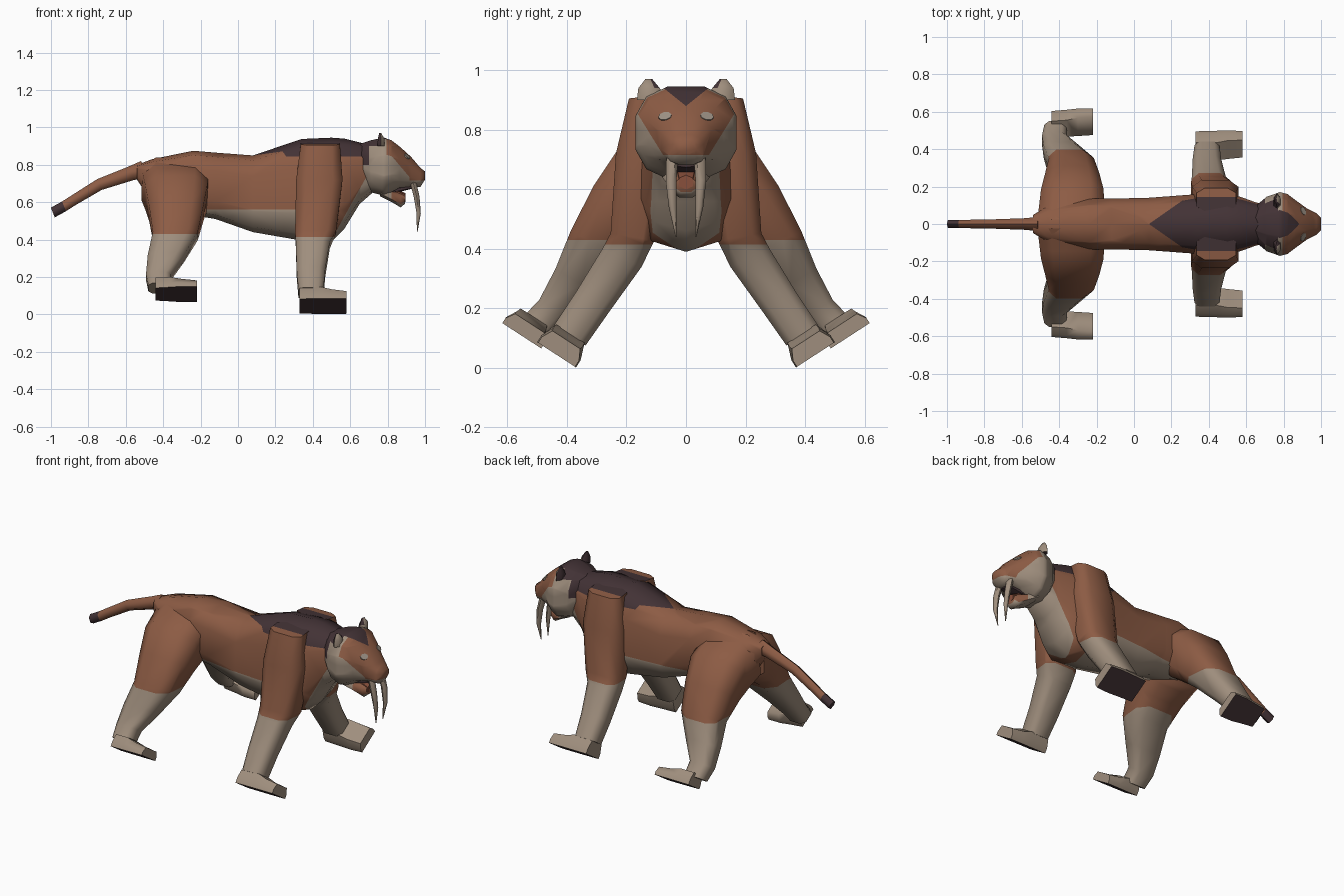
import bpy, bmesh, math
from mathutils import Vector
from mathutils.bvhtree import BVHTree

if "Cube" in bpy.data.objects:
    bpy.data.objects.remove(bpy.data.objects["Cube"])


def material(name, rgb):
    m = bpy.data.materials.new(name)
    m.diffuse_color = (*rgb, 1)
    m.use_nodes = True
    m.node_tree.nodes["Principled BSDF"].inputs["Base Color"].default_value = m.diffuse_color
    return m


FUR, CREAM, DARK, TONGUE, EYE = range(5)
MATS = [material("brown_fur", (0.265, 0.106, 0.058)),
        material("cream_fur", (0.345, 0.27, 0.205)),
        material("dark_fur", (0.055, 0.032, 0.036)),
        material("tongue_red", (0.25, 0.08, 0.045)),
        material("pale_eye", (0.34, 0.29, 0.24))]


def ring(c, u, v, n=8, e=0.8):
    """Rounded-box section around c with half axes u and v."""
    pts = []
    for i in range(n):
        a = 2 * math.pi * (i + 0.5) / n
        k, s = math.cos(a), math.sin(a)
        pts.append(Vector(c) + Vector(u) * math.copysign(abs(k) ** e, k)
                   + Vector(v) * math.copysign(abs(s) ** e, s))
    return pts


def loft(name, rings, colour, cuts=(), angle=60):
    """Skin the rings, cut along colour borders and colour each face by rule."""
    bm = bmesh.new()
    rows = [[bm.verts.new(p) for p in r] for r in rings]
    n = len(rows[0])
    for a, b in zip(rows, rows[1:]):
        for i in range(n):
            j = (i + 1) % n
            bm.faces.new((a[i], a[j], b[j], b[i]))
    bm.faces.new(rows[0])
    bm.faces.new(rows[-1])
    bmesh.ops.recalc_face_normals(bm, faces=bm.faces[:])
    for co, no in cuts:
        bmesh.ops.bisect_plane(bm, geom=bm.verts[:] + bm.edges[:] + bm.faces[:],
                               plane_co=co, plane_no=no)
    bm.normal_update()
    for f in bm.faces:
        f.material_index = colour(f.calc_center_median(), f.normal) if callable(colour) else colour
    me = bpy.data.meshes.new(name)
    bm.to_mesh(me)
    tree = BVHTree.FromBMesh(bm)
    bm.free()
    for m in MATS:
        me.materials.append(m)
    ob = bpy.data.objects.new(name, me)
    bpy.context.collection.objects.link(ob)
    bpy.ops.object.select_all(action='DESELECT')
    ob.select_set(True)
    bpy.context.view_layer.objects.active = ob
    bpy.ops.object.shade_smooth_by_angle(angle=math.radians(angle))
    return tree


def x_rings(sections, n=10, e=0.8):
    """Sections across x: (x, top, bottom, half width)."""
    return [ring((x, 0, (t + b) / 2), (0, w, 0), (0, 0, (t - b) / 2), n, e)
            for x, t, b, w in sections]


# Torso with cream belly and chest, dark mane along the shoulders
def torso_colour(c, n):
    if c.z > 0.845 and abs(c.y) < (c.x - 0.08) * 0.7 and c.x > 0.08:
        return DARK
    if c.x < 0.42 and c.z < 0.56:
        return CREAM
    if c.x >= 0.42 and c.z < 0.40 + (c.x - 0.5) * 1.8:
        return CREAM
    return FUR


loft("torso", x_rings([
    (-0.54, 0.80, 0.72, 0.05), (-0.46, 0.83, 0.60, 0.10), (-0.24, 0.875, 0.53, 0.14),
    (-0.12, 0.865, 0.51, 0.14), (0.08, 0.85, 0.44, 0.145), (0.34, 0.938, 0.395, 0.165),
    (0.50, 0.945, 0.39, 0.165), (0.57, 0.94, 0.46, 0.15), (0.65, 0.92, 0.59, 0.12),
    (0.73, 0.90, 0.66, 0.10)], 10, 0.66), torso_colour,
    [((0, 0, 0.56), (0, 0, 1)), ((0, 0, 0.845), (0, 0, 1)), ((0.42, 0, 0), (1, 0, 0)),
     ((0.5, 0, 0.4), (1.8, 0, -1)), ((0.08, 0, 0), (0.7, 1, 0)), ((0.08, 0, 0), (0.7, -1, 0))])

# Tail with dark tip
tail = [(-0.50, 0.775, 0.045), (-0.57, 0.755, 0.036), (-0.74, 0.695, 0.029), (-0.88, 0.61, 0.026),
        (-0.93, 0.578, 0.026), (-0.99, 0.545, 0.026)]
loft("tail", [ring((x, 0, z), (0, r, 0), (0.4 * r, 0, -r), 6, 1) for x, z, r in tail],
     lambda c, n: DARK if c.x < -0.93 else FUR)


# Legs: rings (x, y, z, half length, half width, splay in degrees)
def leg(name, side, sections, sock, sole, paw, splay):
    rings = []
    for x, y, z, rx, rw, a in sections:
        a = math.radians(a)
        rings.append(ring((x, side * y, z), (rx, 0, 0),
                          (0, side * rw * math.cos(a), rw * math.sin(a)), 8, 0.6))

    def fur(c, n):
        if c.z > 0.88 and abs(c.y) < 0.145 and n.z > 0.7:
            return DARK
        return CREAM if c.z < sock else FUR

    loft(name + "_leg", rings, fur, [((0, 0, sock), (0, 0, 1)), ((0, side * 0.145, 0), (0, 1, 0))])
    # Wedge paw: top edge narrower than the dark sole
    a = math.radians(splay)
    across = Vector((0, side * math.cos(a), math.sin(a)))
    down = Vector((0, side * math.sin(a), -math.cos(a)))
    base = Vector((0, side * sole[0], sole[1]))
    rows = []
    for x, h, w in paw:
        o = base + Vector((x, 0, 0))
        rows.append([o + across * w, o - down * h * 0.4 + across * w, o - down * h + across * w * 0.75,
                     o - down * h - across * w * 0.75, o - down * h * 0.4 - across * w, o - across * w])
    loft(name + "_paw", rows, lambda c, n: DARK if n.dot(down) > 0.8 else CREAM)


for side, word in ((1, "left"), (-1, "right")):
    leg("front_" + word, side, [
        (0.44, 0.130, 0.912, 0.11, 0.065, -6), (0.435, 0.145, 0.72, 0.13, 0.095, 0),
        (0.415, 0.180, 0.44, 0.115, 0.078, 10), (0.40, 0.215, 0.37, 0.095, 0.076, 25),
        (0.39, 0.315, 0.22, 0.08, 0.068, 34), (0.39, 0.39, 0.11, 0.07, 0.066, 34)],
        0.415, (0.435, 0.044),
        [(0.33, 0.08, 0.072), (0.45, 0.085, 0.076), (0.50, 0.07, 0.078), (0.58, 0.06, 0.074)], 33)
    leg("hind_" + word, side, [
        (-0.335, 0.02, 0.695, 0.19, 0.15, 88), (-0.33, 0.135, 0.63, 0.175, 0.15, 52),
        (-0.33, 0.215, 0.54, 0.152, 0.125, 36), (-0.335, 0.305, 0.42, 0.126, 0.096, 25),
        (-0.385, 0.383, 0.30, 0.102, 0.068, 31), (-0.425, 0.448, 0.20, 0.07, 0.056, 33),
        (-0.42, 0.505, 0.14, 0.062, 0.056, 33)],
        0.43, (0.552, 0.108),
        [(-0.44, 0.075, 0.062), (-0.36, 0.075, 0.07), (-0.30, 0.06, 0.078), (-0.22, 0.05, 0.078)], 33)


# Head with pointed dark crown, brown mask and cream cheeks
def head_colour(c, n):
    if c.x < 0.70 and c.z > 0.80:
        return DARK
    if c.x < 0.77 and c.z > 0.90:
        return DARK
    if 0.77 < c.x and c.z > 0.88 + abs(c.y) * 0.8:
        return DARK
    if c.x < 0.795 or c.z < 0.715 or abs(c.y) > 0.055 + (c.z - 0.68) * 0.62:
        return CREAM
    return FUR


head = loft("head", x_rings([
    (0.64, 0.91, 0.74, 0.09), (0.71, 0.935, 0.65, 0.15), (0.78, 0.95, 0.63, 0.175),
    (0.82, 0.935, 0.65, 0.165), (0.865, 0.90, 0.675, 0.13), (0.925, 0.845, 0.68, 0.085),
    (0.975, 0.785, 0.68, 0.06), (1.0, 0.765, 0.72, 0.035)], 12, 0.78), head_colour,
    [((0, 0, 0.90), (0, 0, 1)), ((0, 0, 0.715), (0, 0, 1)), ((0.795, 0, 0), (1, 0, 0)),
     ((0.70, 0, 0), (1, 0, 0)), ((0.77, 0, 0), (1, 0, 0)), ((0, 0, 0.80), (0, 0, 1)),
     ((0, 0, 0.88), (0, 0.8, -1)), ((0, 0, 0.88), (0, 0.8, 1)),
     ((0, 0.055, 0.68), (0, 1, -0.62)), ((0, -0.055, 0.68), (0, 1, 0.62))])

# Open lower jaw with brown chin, tongue and dark palate
loft("lower_jaw", x_rings([(0.76, 0.70, 0.63, 0.09), (0.82, 0.665, 0.60, 0.065),
                           (0.87, 0.65, 0.57, 0.045), (0.892, 0.64, 0.59, 0.034)], 8, 0.7),
     lambda c, n: FUR if c.x > 0.83 and n.z > -0.5 else CREAM)
loft("tongue", x_rings([(0.78, 0.69, 0.67, 0.035), (0.83, 0.678, 0.65, 0.035),
                        (0.896, 0.648, 0.60, 0.026)], 6), TONGUE)
loft("palate", x_rings([(0.80, 0.675, 0.64, 0.05), (0.94, 0.69, 0.674, 0.035)], 6), DARK)

for side, word in ((1, "left"), (-1, "right")):
    # Long curved fang
    fang = [(0.935, 0.046, 0.71, 0.02), (0.955, 0.05, 0.63, 0.018), (0.966, 0.045, 0.54, 0.013),
            (0.958, 0.033, 0.44, 0.002)]
    loft("fang_" + word, [ring((x, side * y, z), (r, 0, 0), (0, r, 0), 6, 1) for x, y, z, r in fang], CREAM)
    # Ear, cream inside and dark behind
    ear = [(0.765, 0.115, 0.90, 0.022, 0.05), (0.765, 0.124, 0.94, 0.02, 0.036), (0.76, 0.125, 0.97, 0.006, 0.012)]
    loft("ear_" + word, [ring((x, side * y, z), (rx, 0, 0), (0, ry, 0), 6, 1) for x, y, z, rx, ry in ear],
         lambda c, n: CREAM if n.x > 0.6 else DARK)
    # Thin eye plate lying on the face
    hit, nor, _, _ = head.ray_cast(Vector((2, side * 0.07, 0.845)), Vector((-1, 0, 0)))
    u = Vector((0, 0, 1)).cross(nor).normalized()
    v = nor.cross(u)
    loft("eye_" + word, [ring(hit + nor * d, u * 0.024, v * 0.018, 8, 1) for d in (-0.003, 0.003)], EYE)
